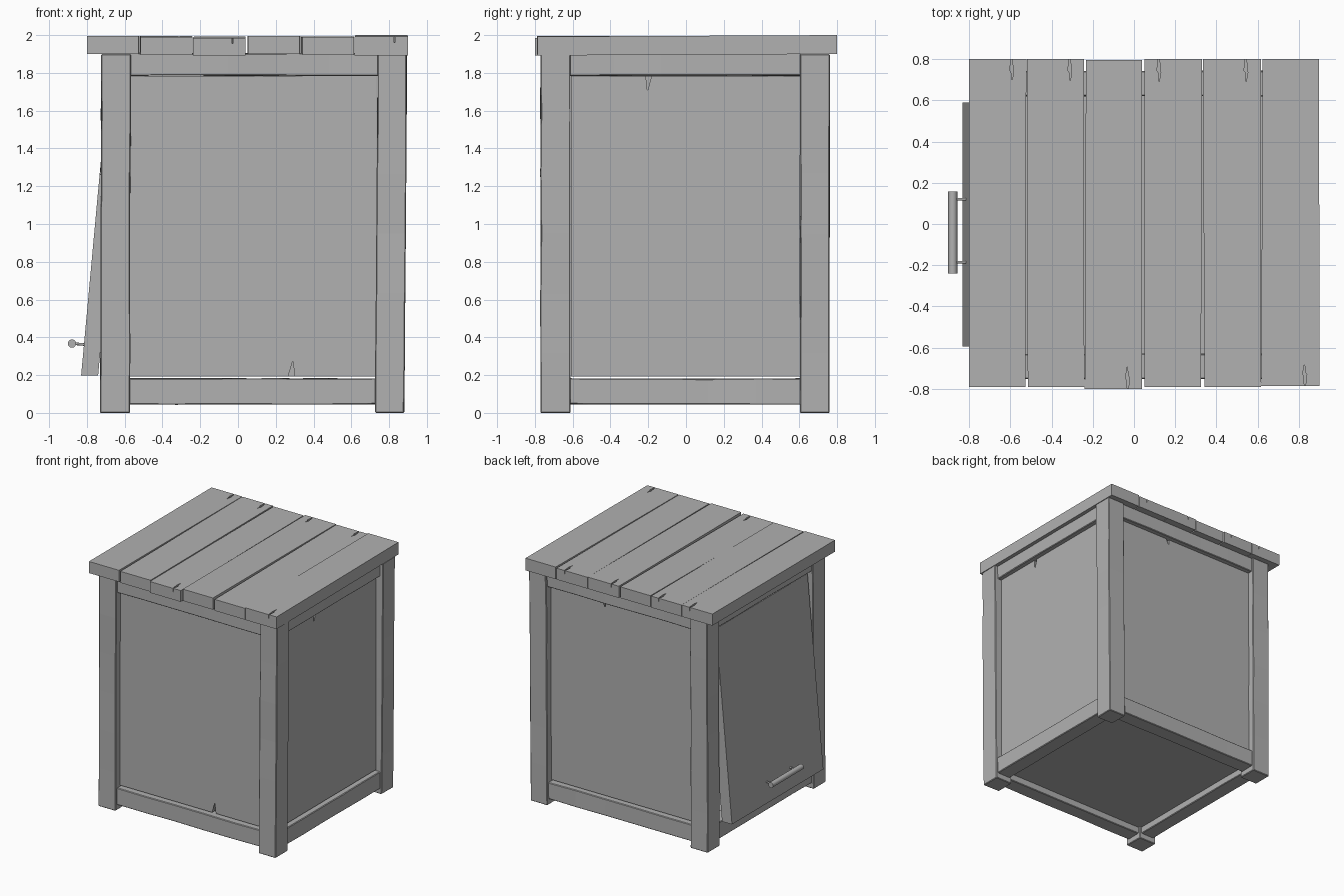
import bpy, bmesh, math, random
from mathutils import Vector

if "Cube" in bpy.data.objects:
    bpy.data.objects.remove(bpy.data.objects["Cube"])

random.seed(4)

# Dark weathered grey
grey = bpy.data.materials.new("weathered_wood")
grey.diffuse_color = (.44, .44, .44, 1)
grey.use_nodes = True
grey.node_tree.nodes["Principled BSDF"].inputs["Base Color"].default_value = grey.diffuse_color


def finish(name, bm, bevel=0.0):
    bmesh.ops.recalc_face_normals(bm, faces=bm.faces)
    me = bpy.data.meshes.new(name)
    bm.to_mesh(me)
    bm.free()
    me.materials.append(grey)
    ob = bpy.data.objects.new(name, me)
    bpy.context.collection.objects.link(ob)
    if bevel:
        m = ob.modifiers.new("worn_edge", 'BEVEL')
        m.width = bevel
        m.segments = 1
        m.limit_method = 'ANGLE'
    return ob


def beam(name, lo, hi, axis, cuts=0, jitter=0.0, lean=(0, 0, 0), bevel=0.005):
    """Box between two corners, cut along one axis and slightly uneven."""
    bm = bmesh.new()
    bmesh.ops.create_cube(bm, size=1)
    for v in bm.verts:
        v.co = Vector([lo[i] + (v.co[i] + 0.5) * (hi[i] - lo[i]) for i in range(3)])
    if cuts:
        along = [e for e in bm.edges
                 if abs(e.verts[0].co[axis] - e.verts[1].co[axis]) > 1e-4]
        bmesh.ops.subdivide_edges(bm, edges=along, cuts=cuts, use_grid_fill=True)
    for v in bm.verts:
        t = (v.co[axis] - lo[axis]) / (hi[axis] - lo[axis])
        v.co += Vector(lean) * t
        for i in range(3):
            if i != axis:
                v.co[i] += random.uniform(-jitter, jitter)
    return finish(name, bm, bevel)


WEDGE = ((-.5, 0), (-.3, .25), (-.25, .45), (0, 1), (.06, .5), (.25, .4), (.5, 0))
SLIVER = ((-.1, 0), (-.25, .2), (-.45, .6), (-.1, 1), (.05, .6), (.4, .5), (.1, 0))


def cracked_outline(corners, crack, shape):
    """Quad outline (counter-clockwise) with a jagged split: (edge, t, length, width)."""
    pts = []
    for i in range(4):
        a, b = Vector(corners[i]), Vector(corners[(i + 1) % 4])
        e = (b - a).normalized()
        n = Vector((-e.y, e.x))
        pts.append(a)
        if crack and crack[0] == i:
            _, t, length, w = crack
            pts += [a + (b - a) * t + e * (s * w) + n * (d * length) for s, d in shape]
    return pts


def slab(name, corners, inner, outer, place, crack, depth, shape=WEDGE):
    """Board with a split cut to a given depth into its outer side."""
    mid = outer + (inner - outer) * depth
    bm = bmesh.new()
    for d0, d1, cut in ((inner, mid, None), (mid, outer, crack)):
        pts = cracked_outline(corners, cut, shape)
        a = [bm.verts.new(place(p.x, p.y, d0)) for p in pts]
        b = [bm.verts.new(place(p.x, p.y, d1)) for p in pts]
        caps = [bm.faces.new(b[::-1])]
        if cut is None:
            caps.append(bm.faces.new(a))
        n = len(pts)
        for i in range(n):
            bm.faces.new((a[i], a[(i + 1) % n], b[(i + 1) % n], b[i]))
        bmesh.ops.triangulate(bm, faces=caps, ngon_method='EAR_CLIP')
    bmesh.ops.remove_doubles(bm, verts=bm.verts, dist=1e-6)
    return finish(name, bm)


def rod(name, p, q, r, sides):
    p, q = Vector(p), Vector(q)
    bm = bmesh.new()
    bmesh.ops.create_cone(bm, cap_ends=True, segments=sides, radius1=r, radius2=r,
                          depth=(q - p).length)
    rot = (q - p).to_track_quat('Z', 'Y')
    for v in bm.verts:
        v.co = (p + q) / 2 + rot @ v.co
    ob = finish(name, bm)
    for f in ob.data.polygons:
        f.use_smooth = len(f.vertices) == 4
    return ob


# Corner legs
for sx, x0, x1, lean in (("left", -.73, -.573, .006), ("right", .726, .88, .014)):
    for sy, y0, y1 in (("front", -.77, -.612), ("back", .605, .76)):
        beam(f"{sy}_{sx}_leg", (x0, y0, 0), (x1, y1, 1.9), 2, 5, .002, (lean, 0, 0))

# Top and bottom rails between the legs
for lvl, z0, z1 in (("top", 1.785, 1.905), ("bottom", .045, .182)):
    beam(f"front_{lvl}_rail", (-.59, -.752, z0), (.75, -.63, z1), 0, 4, .002)
    beam(f"back_{lvl}_rail", (-.59, .62, z0), (.75, .742, z1), 0, 4, .002)
    beam(f"left_{lvl}_rail", (-.712, -.63, z0), (-.59, .62, z1), 1, 4, .002)
    beam(f"right_{lvl}_rail", (.745, -.63, z0), (.867, .62, z1), 1, 4, .002)

# Recessed wall panels, each with one split
Z0, Z1 = .192, 1.783
wide = [(-.572, Z0), (.733, Z0), (.733, Z1), (-.572, Z1)]
deep = [(-.61, Z0), (.603, Z0), (.603, Z1), (-.61, Z1)]
slab("front_panel", wide, -.645, -.715, lambda u, v, d: (u, d, v), (0, .655, .19, .035), .5)
slab("back_panel", wide, .635, .705, lambda u, v, d: (u, d, v), (2, .37, .18, .03), .5)
slab("right_panel", deep, .76, .832, lambda u, v, d: (d, u, v), (2, .66, .18, .03), .5)

# Hatch on the left, hinged at the top and swung out at the bottom
door = [(-.595, .197), (.59, .197), (.59, 1.765), (-.595, 1.765)]
slab("hatch_door", door, -.595, -.685,
     lambda u, v, d: (d - (1.78 - v) * .092, u, v), (3, .31, .12, .035), .5)

# Hatch handle
rod("handle_bar", (-.879, -.24, .367), (-.879, .157, .367), .022, 16)
for i, y in enumerate((-.185, .12)):
    rod(f"handle_post_{i + 1}", (-.875, y, .367), (-.79, y, .36), .007, 10)

# Floor board
beam("floor", (-.61, -.65, .1), (.765, .64, .14), 0, bevel=0)

# Roof planks: x extents at front, x extents at back, y extents, top, crack (edge, t)
planks = [
    (-.80, -.527, -.80, -.522, -.79, .80, 1.995, (2, .26)),
    (-.515, -.241, -.52, -.243, -.79, .80, 1.994, (2, .25)),
    (-.239, .04, -.233, .04, -.80, .795, 1.992, (0, .75)),
    (.052, .325, .05, .33, -.79, .80, 1.996, (2, .75)),
    (.342, .615, .334, .615, -.79, .80, 1.993, (2, .26)),
    (.617, .90, .623, .897, -.785, .80, 2.0, (0, .75)),
]
for i, (fa, fb, ba, bb, y0, y1, top, (edge, t)) in enumerate(planks):
    sag = .004 * (i % 3)
    slab(f"roof_plank_{i + 1}", [(fa, y0), (fb, y0), (bb, y1), (ba, y1)], 1.9, top,
         lambda u, v, d, s=sag: (u, v, d - s * (.8 - v) / 1.6),
         (edge, t, .11, .022), .3, SLIVER)
